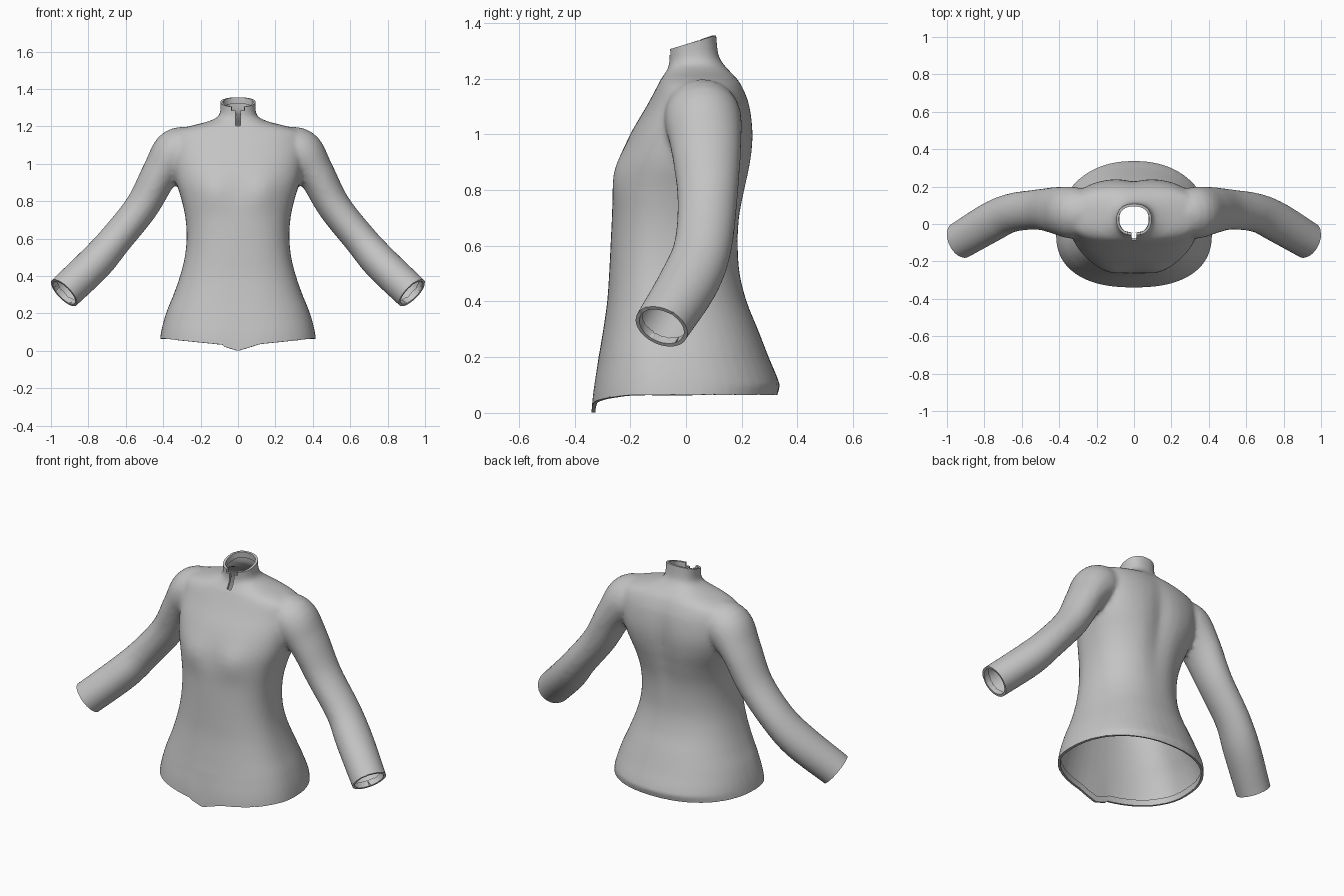
import bpy, bmesh, math
from mathutils import Vector

cube = bpy.data.objects.get("Cube")
if cube:
    bpy.data.objects.remove(cube)

SIDES = 48
ANGLES = [2 * math.pi * i / SIDES for i in range(SIDES)]


def spline(rows, steps=5):
    """Smooth curve through rows of numbers."""
    out = []
    for i in range(len(rows) - 1):
        a, b = rows[max(i - 1, 0)], rows[i]
        c, d = rows[i + 1], rows[min(i + 2, len(rows) - 1)]
        for s in range(steps):
            t = s / steps
            out.append([q + t * (r - p + t * (2 * p - 5 * q + 4 * r - w
                        + t * (3 * q - p - 3 * r + w))) / 2
                        for p, q, r, w in zip(a, b, c, d)])
    return out + [list(rows[-1])]


def loft(bm, rings):
    """Closed skin through a list of rings."""
    loops = [[bm.verts.new(p) for p in ring] for ring in rings]
    for low, high in zip(loops, loops[1:]):
        for i in range(SIDES):
            j = (i + 1) % SIDES
            bm.faces.new((low[i], low[j], high[j], high[i]))
    bm.faces.new(loops[0][::-1])
    bm.faces.new(loops[-1])


def spow(v, p):
    return math.copysign(abs(v) ** p, v)


def bell(v, width):
    return math.exp(-(v / width) ** 2)


def torso_ring(z, half, front, back):
    mid = (front + back) / 2 - 0.06 * max(0, 1 - z / 1.1)
    square = 0.9 - 0.15 * bell(z - 0.98, 0.16)     # flat shoulder blades
    ring = []
    for a in ANGLES:
        c, s = math.cos(a), math.sin(a)
        p = 0.84 if s < 0 else square
        x = half * spow(c, p)
        y = mid + (back - mid if s > 0 else mid - front) * spow(s, p)
        if s < 0:      # chest
            y -= 0.018 * bell(abs(x) - 0.13, 0.08) * bell(z - 0.86, 0.09)
        else:          # spine hollow
            y -= 0.02 * bell(x, 0.06) * bell(z - 0.9, 0.25)
        ring.append((x, y, z))
    return ring


def sleeve_rings(rows, side):
    path = spline(rows)
    rings = []
    for i, (x, y, z, ra, rb) in enumerate(path):
        before, after = path[max(i - 1, 0)], path[min(i + 1, len(path) - 1)]
        along = (Vector(after[:3]) - Vector(before[:3])).normalized()
        u = Vector((0, 1, 0)).cross(along).normalized()
        v = along.cross(u)
        ring = [Vector((x, y, z)) + u * ra * math.cos(a) + v * rb * math.sin(a)
                for a in ANGLES]
        rings.append([(side * q.x, q.y, q.z) for q in ring])
    return rings


# Torso and neck: height, half width, front y, back y
torso = [(-0.1, 0.43, -0.35, 0.37), (0.08, 0.415, -0.338, 0.343),
         (0.2, 0.385, -0.314, 0.297), (0.3, 0.345, -0.297, 0.258),
         (0.4, 0.31, -0.283, 0.218), (0.5, 0.285, -0.276, 0.194),
         (0.6, 0.275, -0.271, 0.19), (0.7, 0.28, -0.266, 0.198),
         (0.8, 0.3, -0.26, 0.218), (0.9, 0.33, -0.24, 0.237),
         (1.0, 0.35, -0.2, 0.244), (1.1, 0.362, -0.142, 0.232),
         (1.165, 0.35, -0.107, 0.208), (1.198, 0.27, -0.09, 0.188),
         (1.222, 0.175, -0.073, 0.165), (1.25, 0.11, -0.061, 0.139),
         (1.29, 0.094, -0.061, 0.117), (1.4, 0.099, -0.068, 0.106)]
# Sleeve: centre x, y, z, radius across, radius in depth
sleeve = [(0.22, 0.055, 1.085, 0.105, 0.115), (0.325, 0.06, 1.06, 0.13, 0.138),
          (0.415, 0.072, 0.95, 0.1, 0.126), (0.515, 0.077, 0.77, 0.09, 0.108),
          (0.655, 0.06, 0.595, 0.089, 0.104), (0.765, 0.01, 0.468, 0.096, 0.108),
          (0.93, -0.088, 0.31, 0.095, 0.1), (1.01, -0.13, 0.232, 0.094, 0.099)]

bm = bmesh.new()
loft(bm, [torso_ring(*row) for row in spline(torso)])
for side in (1, -1):
    loft(bm, sleeve_rings(sleeve, side))
bmesh.ops.recalc_face_normals(bm, faces=bm.faces)
mesh = bpy.data.meshes.new("fitted_top")
bm.to_mesh(mesh)
bm.free()
top = bpy.data.objects.new("fitted_top", mesh)
bpy.context.collection.objects.link(top)
bpy.ops.object.select_all(action='DESELECT')
top.select_set(True)
bpy.context.view_layer.objects.active = top


def apply_modifier(kind, **settings):
    mod = top.modifiers.new(kind.lower(), kind)
    for key, value in settings.items():
        setattr(mod, key, value)
    bpy.ops.object.modifier_apply(modifier=mod.name)


# Fuse the parts into one skin and soften the joins
apply_modifier('REMESH', mode='VOXEL', voxel_size=0.013)
apply_modifier('SMOOTH', factor=0.5, iterations=6)

bm = bmesh.new()
bm.from_mesh(top.data)


def slice_faces(faces, point, normal, clear=False):
    edges = {e for f in faces for e in f.edges}
    verts = {v for f in faces for v in f.verts}
    bmesh.ops.bisect_plane(bm, geom=list(faces) + list(edges) + list(verts),
                           plane_co=point, plane_no=Vector(normal).normalized(),
                           clear_outer=clear)


# Open the hem, collar and cuffs
cuts = [((0, 0, 0.065), (0, 0, -1)), ((0, 0, 1.323), (0, -0.3, 1))]
cuts += [((s * 0.93, -0.088, 0.31), (s * 0.165, -0.085, -0.16)) for s in (1, -1)]
for point, normal in cuts:
    slice_faces(bm.faces[:], point, normal, clear=True)

# Stepped slit at the front of the neck
SLIT = [(0.014, 1.205), (0.036, 1.285)]
for half, base in SLIT:
    for point, normal in (((half, 0, 0), (1, 0, 0)), ((-half, 0, 0), (1, 0, 0)),
                          ((0, 0, base), (0, 0, 1))):
        near = []
        for f in bm.faces:
            c = f.calc_center_median()
            if c.y < 0 and c.z > 1.15 and abs(c.x) < 0.08:
                near.append(f)
        slice_faces(near, point, normal)
gap = []
for f in bm.faces:
    c = f.calc_center_median()
    if c.y < 0 and any(abs(c.x) < half and c.z > base for half, base in SLIT):
        gap.append(f)
bmesh.ops.delete(bm, geom=gap, context='FACES')
bmesh.ops.remove_doubles(bm, verts=bm.verts[:], dist=0.003)

# Shape the hem: curled in at the back, dipping to a point at the front
for v in bm.verts:
    x, y, z = v.co
    if z < 0.1 and y > 0:
        v.co.y *= 1 - 0.05 * (0.1 - z) / 0.035
    if z < 0.2 and y < -0.15:
        drop = 0.04 * max(0, 1 - abs(x) / 0.4)
        if x > -0.08:
            drop += 0.025 * max(0, 1 - abs(x) / 0.12)
        v.co.z -= drop * min(1, (-y - 0.15) / 0.1) * (0.2 - z) / 0.135

# Fold every open edge inwards as a narrow facing
bm.normal_update()
border = [e for e in bm.edges if e.is_boundary]
facing = {}
for v in {v for e in border for v in e.verts}:
    inward = sum((f.calc_center_median() - v.co for f in v.link_faces), Vector())
    inward -= v.normal * inward.dot(v.normal)
    facing[v] = (v.co.copy(), v.normal.copy(), inward.normalized())
for inset, depth in ((0.014, 0.0), (0.014, 0.035)):
    made = bmesh.ops.extrude_edge_only(bm, edges=border)["geom"]
    fresh = {g for g in made if isinstance(g, bmesh.types.BMVert)}
    moved = {}
    for v in fresh:
        source = next(o for o in (e.other_vert(v) for e in v.link_edges)
                      if o in facing)
        co, normal, inward = moved[v] = facing[source]
        v.co = co - normal * inset + inward * depth
    facing = moved
    border = [g for g in made if isinstance(g, bmesh.types.BMEdge)
              and all(v in fresh for v in g.verts)]
bm.to_mesh(top.data)
bm.free()

# Plain grey cloth
cloth = bpy.data.materials.new("grey_cloth")
cloth.use_nodes = True
colour = (0.55, 0.55, 0.55, 1)
cloth.diffuse_color = colour
cloth.node_tree.nodes["Principled BSDF"].inputs["Base Color"].default_value = colour
top.data.materials.clear()
top.data.materials.append(cloth)
for poly in top.data.polygons:
    poly.material_index = 0
bpy.ops.object.shade_smooth_by_angle(angle=math.radians(45))
